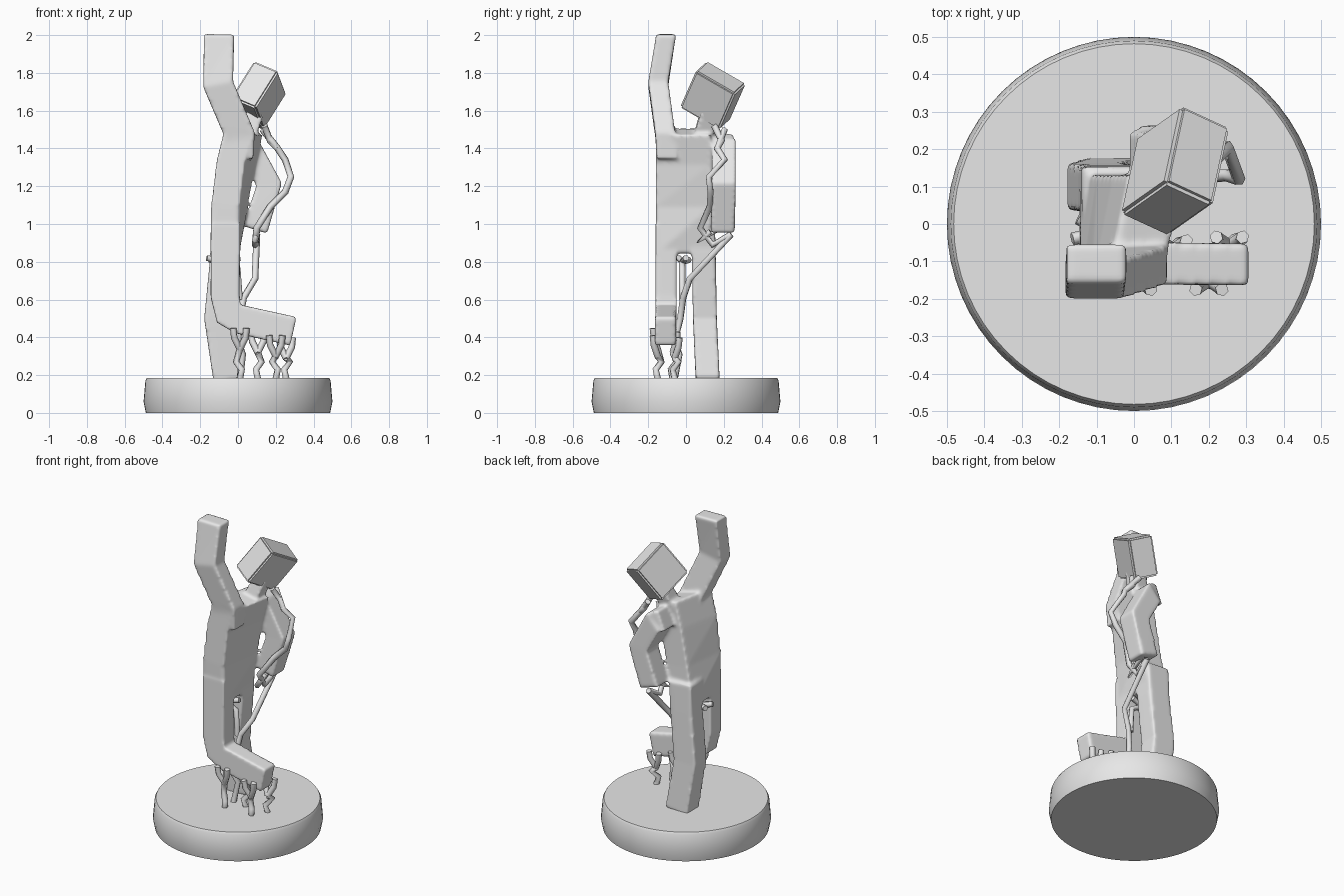
import bpy
import bmesh
import math
from mathutils import Matrix, Vector

cube = bpy.data.objects.get("Cube")
if cube:
    bpy.data.objects.remove(cube, do_unlink=True)

grey = bpy.data.materials.new("plain_grey")
grey.use_nodes = True
colour = (0.8, 0.8, 0.8, 1)
grey.diffuse_color = colour
grey.node_tree.nodes["Principled BSDF"].inputs["Base Color"].default_value = colour


def add_object(name, data):
    obj = bpy.data.objects.new(name, data)
    bpy.context.collection.objects.link(obj)
    data.materials.append(grey)
    return obj


def smooth(obj, angle=40):
    bpy.ops.object.select_all(action='DESELECT')
    obj.select_set(True)
    bpy.context.view_layer.objects.active = obj
    bpy.ops.object.shade_smooth_by_angle(angle=math.radians(angle))


def skin(bm, rings):
    """Join a row of equal rings into a closed solid."""
    loops = [[bm.verts.new(p) for p in ring] for ring in rings]
    n = len(loops[0])
    faces = [bm.faces.new(loops[0]), bm.faces.new(loops[-1])]
    for a, b in zip(loops, loops[1:]):
        for i in range(n):
            j = (i + 1) % n
            faces.append(bm.faces.new((a[i], a[j], b[j], b[i])))
    bmesh.ops.recalc_face_normals(bm, faces=faces)


def limb(bm, path, thick, wide, shears=None):
    """Square-section limb whose rings turn with the path in the xz plane."""
    pts = [Vector(p) for p in path]
    rings = []
    for i, p in enumerate(pts):
        t = Vector((0, 0, 0))
        if i > 0:
            t += (p - pts[i - 1]).normalized()
        if i < len(pts) - 1:
            t += (pts[i + 1] - p).normalized()
        normal = Vector((t.z, 0, -t.x)).normalized() * thick
        side = Vector((shears[i] if shears else 0, 1, 0)) * wide
        rings.append([p + normal * a + side * b
                      for a, b in ((1, 1), (-1, 1), (-1, -1), (1, -1))])
    skin(bm, rings)


def strands(name, paths, radius):
    curve = bpy.data.curves.new(name, 'CURVE')
    curve.dimensions = '3D'
    curve.bevel_depth = radius
    curve.bevel_resolution = 1
    curve.use_fill_caps = True
    for path in paths:
        spline = curve.splines.new('POLY')
        spline.points.add(len(path) - 1)
        for point, p in zip(spline.points, path):
            point.co = (*p, 1)
    return add_object(name, curve)


# Round plinth with a slightly bulging side
bm = bmesh.new()
profile = ((0.488, 0), (0.5, 0.06), (0.49, 0.172), (0.482, 0.186))
skin(bm, [[(r * math.cos(k * math.tau / 64), r * math.sin(k * math.tau / 64), z)
           for k in range(64)] for r, z in profile])
mesh = bpy.data.meshes.new("plinth")
bm.to_mesh(mesh)
bm.free()
smooth(add_object("plinth", mesh), 50)

# Body: torso, neck, arms and legs fused into one soft-edged figure
bm = bmesh.new()
limb(bm, [(-0.07, -0.01, 0.85), (-0.045, -0.015, 1.1),
          (-0.01, -0.015, 1.33), (0.03, -0.015, 1.49)],
     0.076, 0.145, (0, 0.15, 0.2, 0.2))
limb(bm, [(0.03, 0.08, 1.42), (0.06, 0.1, 1.5), (0.11, 0.14, 1.64)], 0.045, 0.05)
# raised arm
limb(bm, [(0, -0.1, 1.35), (0.01, -0.11, 1.47),
          (-0.105, -0.147, 1.74), (-0.1, -0.105, 2.004)], 0.08, 0.053)
# hanging arm
limb(bm, [(0.01, 0.18, 1.42), (0.06, 0.2, 1.4),
          (0.165, 0.2, 1.21), (0.09, 0.195, 0.97)], 0.067, 0.063)
# bent leg with its shin held forward
limb(bm, [(-0.066, -0.105, 1), (-0.068, -0.105, 0.62), (-0.05, -0.105, 0.525),
          (0.01, -0.105, 0.495), (0.293, -0.108, 0.432)], 0.077, 0.056)
# standing leg
limb(bm, [(-0.06, 0.09, 1), (-0.07, 0.095, 0.8),
          (-0.1, 0.1, 0.5), (-0.05, 0.115, 0.17)], 0.079, 0.063)
mesh = bpy.data.meshes.new("body")
bm.to_mesh(mesh)
bm.free()
body = add_object("body", mesh)
remesh = body.modifiers.new("fuse", 'REMESH')
remesh.mode = 'VOXEL'
remesh.voxel_size = 0.01
remesh.use_smooth_shade = True
soften = body.modifiers.new("soften", 'SMOOTH')
soften.factor = 0.5
soften.iterations = 5

# Tilted block head
bm = bmesh.new()
bmesh.ops.create_cube(bm, size=1)
x_axis = Vector((0.13, -0.06, -0.055))
y_axis = Vector((0.045, 0.208, -0.12))
z_axis = x_axis.cross(y_axis).normalized() * 0.246
turn = Matrix((x_axis, y_axis, z_axis)).transposed().to_4x4()
bmesh.ops.transform(bm, matrix=Matrix.Translation((0.11, 0.142, 1.68)) @ turn,
                    verts=bm.verts)
bmesh.ops.bevel(bm, geom=bm.edges[:], offset=0.01, segments=2, affect='EDGES')
mesh = bpy.data.meshes.new("head")
bm.to_mesh(mesh)
bm.free()
smooth(add_object("head", mesh), 60)

# Long strand from the shoulder, past the hand and down to the plinth
strands("long_strand", [
    [(0.13, 0.205, 1.5), (0.21, 0.165, 1.4), (0.25, 0.205, 1.34),
     (0.28, 0.12, 1.25), (0.25, 0.13, 1.17), (0.17, 0.125, 1.09),
     (0.1, 0.075, 0.98), (0.09, 0.14, 0.89), (0.1, 0.24, 0.945)],
    [(0.14, 0.15, 1.52), (0.17, 0.19, 1.44), (0.21, 0.165, 1.4)],
    [(0.1, 0.18, 0.98), (0.09, 0.07, 0.91), (0.1, 0.13, 0.96)],
    [(0.1, 0.24, 0.945), (0.09, 0.02, 0.71), (0.03, -0.015, 0.61),
     (0.01, -0.03, 0.5), (0, -0.06, 0.38), (0.025, -0.035, 0.31),
     (0.01, -0.06, 0.18)],
], 0.018)

# Small strand gripping the gap between the legs
strands("gap_strand", [
    [(-0.165, -0.04, 0.82), (-0.08, -0.02, 0.8), (0, -0.02, 0.76),
     (0.01, -0.02, 0.6)],
    [(-0.15, 0.015, 0.81), (-0.08, -0.02, 0.8), (0.01, 0, 0.82)],
], 0.017)

# Forked, crooked strands standing under the shin
paths = []
for i, (x, y) in enumerate(((0.01, -0.15), (0.105, -0.07),
                            (0.2, -0.15), (0.255, -0.06))):
    s = 1 if i % 2 else -1
    top = 0.42 - 0.2 * x
    fork = (x, y, top - 0.08)
    for d in (-1, 1):
        paths.append([(x + d * 0.035, y + s * 0.025, top + 0.03),
                      (x + d * 0.03, y + s * 0.02, top - 0.02), fork])
    paths.append([fork, (x + s * 0.02, y + 0.02, 0.27),
                  (x - s * 0.01, y - 0.01, 0.23), (x, y, 0.18)])
strands("shin_strands", paths, 0.018)
